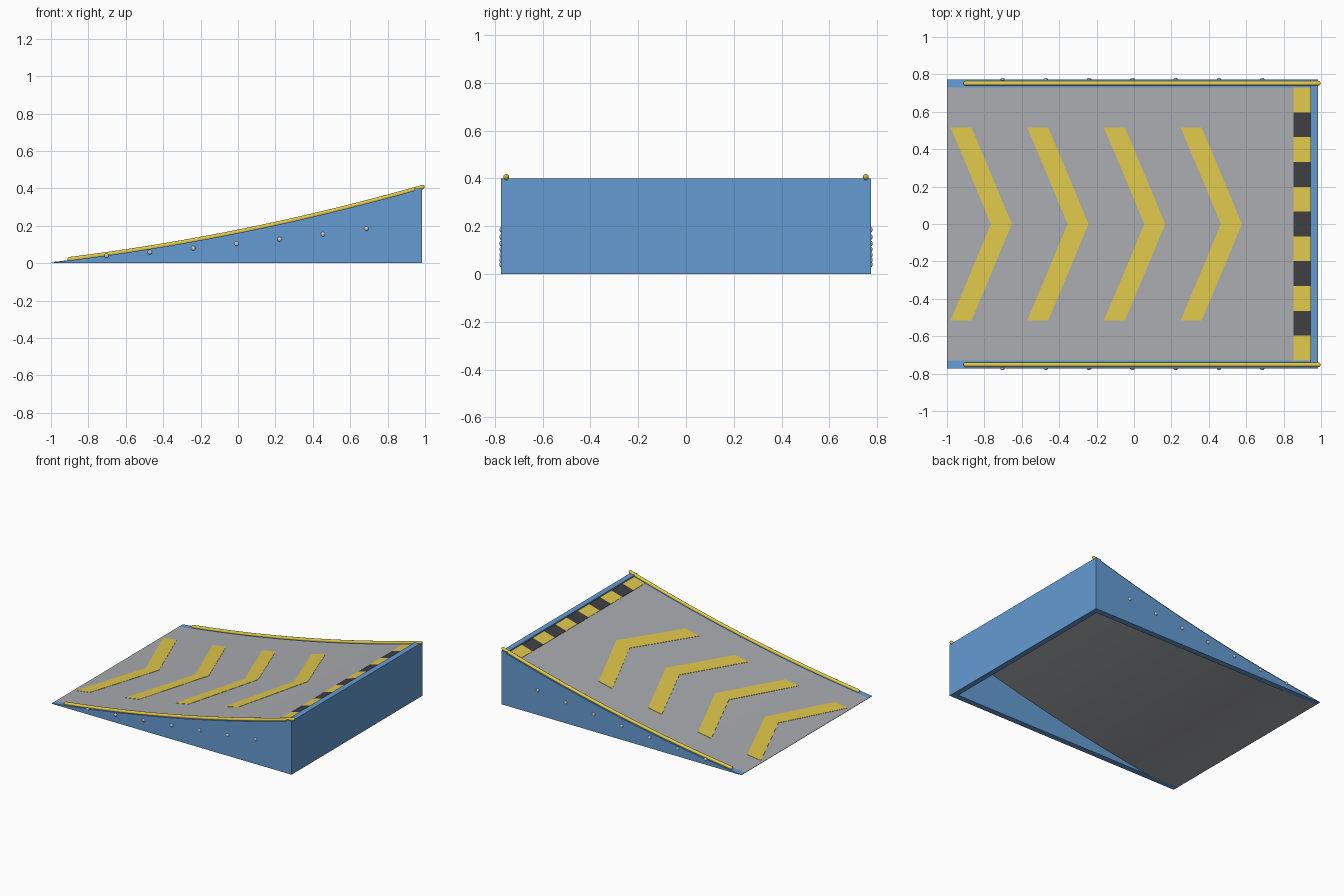
import bpy, bmesh, math
from mathutils import Matrix

if "Cube" in bpy.data.objects:
    bpy.data.objects.remove(bpy.data.objects["Cube"])


def mat(name, rgb):
    m = bpy.data.materials.new(name)
    m.diffuse_color = (*rgb, 1)
    m.use_nodes = True
    m.node_tree.nodes["Principled BSDF"].inputs["Base Color"].default_value = m.diffuse_color
    return m


BLUE = mat("blue_paint", (0.13, 0.33, 0.65))
YELLOW = mat("yellow_paint", (0.75, 0.58, 0.07))
DARK = mat("dark_paint", (0.05, 0.05, 0.055))
GREY = mat("deck_grey", (0.40, 0.41, 0.43))
X0, X1, YW, YI = -1.0, 0.985, 0.773, 0.73


def surf(x):
    """Height of the gently concave riding surface."""
    t = x - X0
    return 0.003 + 0.116 * t + 0.0423 * t * t


def finish(name, bm, material=None):
    bmesh.ops.remove_doubles(bm, verts=bm.verts, dist=1e-5)
    bmesh.ops.recalc_face_normals(bm, faces=bm.faces)
    me = bpy.data.meshes.new(name)
    bm.to_mesh(me)
    bm.free()
    ob = bpy.data.objects.new(name, me)
    bpy.context.collection.objects.link(ob)
    if material:
        me.materials.append(material)
    bpy.ops.object.select_all(action='DESELECT')
    bpy.context.view_layer.objects.active = ob
    ob.select_set(True)
    bpy.ops.object.shade_smooth_by_angle(angle=math.radians(30))
    return ob


def slab(name, xy, nu, nv, top, bottom, material):
    """Closed shell over a mapped u,v grid, between two height functions of x."""
    bm = bmesh.new()
    layers = []
    for h in (top, bottom):
        rows = []
        for i in range(nu + 1):
            pts = [xy(i / nu, j / nv) for j in range(nv + 1)]
            rows.append([bm.verts.new((x, y, h(x))) for x, y in pts])
        layers.append(rows)
    for g in layers:
        for i in range(nu):
            for j in range(nv):
                bm.faces.new((g[i][j], g[i + 1][j], g[i + 1][j + 1], g[i][j + 1]))
    a, b = layers
    for i in range(nu):
        for j in (0, nv):
            bm.faces.new((a[i][j], a[i + 1][j], b[i + 1][j], b[i][j]))
    for j in range(nv):
        for i in (0, nu):
            bm.faces.new((a[i][j], a[i][j + 1], b[i][j + 1], b[i][j]))
    return finish(name, bm, material)


def rect(xa, xb, ya, yb):
    return lambda u, v: (xa + (xb - xa) * u, ya + (yb - ya) * v)


# Curved deck, thin and open underneath
slab("deck", rect(X0, X1 - 0.001, -YI, YI), 32, 1, surf,
     lambda x: max(0.0, surf(x) - 0.035), GREY)

# Back panel across the full width
slab("back_panel", rect(0.943, X1, -YW, YW), 1, 1,
     lambda x: 0.4, lambda x: 0.0, BLUE)

# Painted markings lie just above the deck
paint_top = lambda x: surf(x) + 0.002
paint_low = lambda x: surf(x) - 0.002
for k in range(4):
    xs = -0.98 + 0.41 * k
    slab(f"chevron_{k + 1}",
         lambda u, v: (xs + 0.215 * (1 - abs(2 * v - 1)) + 0.112 * u, 0.515 * (2 * v - 1)),
         2, 12, paint_top, paint_low, YELLOW)
w = 2 * YI / 11
for k in range(11):
    y = -YI + k * w
    slab(f"edge_stripe_{k + 1}", rect(0.853, 0.943, y, y + w), 1, 1,
         paint_top, paint_low, DARK if k % 2 else YELLOW)

BOLT_Z = (0.04, 0.059, 0.08, 0.104, 0.128, 0.155, 0.185)
for s, side in ((-1, "front"), (1, "rear")):
    # Side panel
    slab(f"{side}_side_panel", rect(X0, 0.943, s * YI, s * YW), 32, 1,
         surf, lambda x: 0.0, BLUE)

    # Round-ended rail following the top of the side panel
    r, xa, xb = 0.0125, -0.912, 0.998
    xs = [xa + r * (1 - math.cos(math.radians(a))) for a in (0, 25, 50, 70, 90)]
    n = 32
    xs = xs + [xa + r + (xb - xa - 2 * r) * i / n for i in range(1, n)] \
        + [xb - (x - xa) for x in reversed(xs)]
    bm = bmesh.new()
    rings = []
    for x in xs:
        d = max(0.0, xa + r - x, x - xb + r)
        rr = max(math.sqrt(max(0, r * r - d * d)), 0.0003)
        rings.append([bm.verts.new((x, s * 0.752 + rr * math.cos(math.tau * j / 16),
                                    surf(x) + 0.006 + rr * math.sin(math.tau * j / 16)))
                      for j in range(16)])
    for p, q in zip(rings, rings[1:]):
        for j in range(16):
            bm.faces.new((p[j], p[j - 1], q[j - 1], q[j]))
    bm.faces.new(rings[0])
    bm.faces.new(rings[-1])
    finish(f"{side}_rail", bm, YELLOW)

    # Row of domed bolts
    bm = bmesh.new()
    for k, z in enumerate(BOLT_Z):
        m = Matrix.Translation((-0.703 + 0.2315 * k, s * YW, z)) @ Matrix.Diagonal((1, 0.6, 1, 1))
        bmesh.ops.create_uvsphere(bm, u_segments=16, v_segments=8, radius=0.012, matrix=m)
    finish(f"{side}_bolts", bm)
